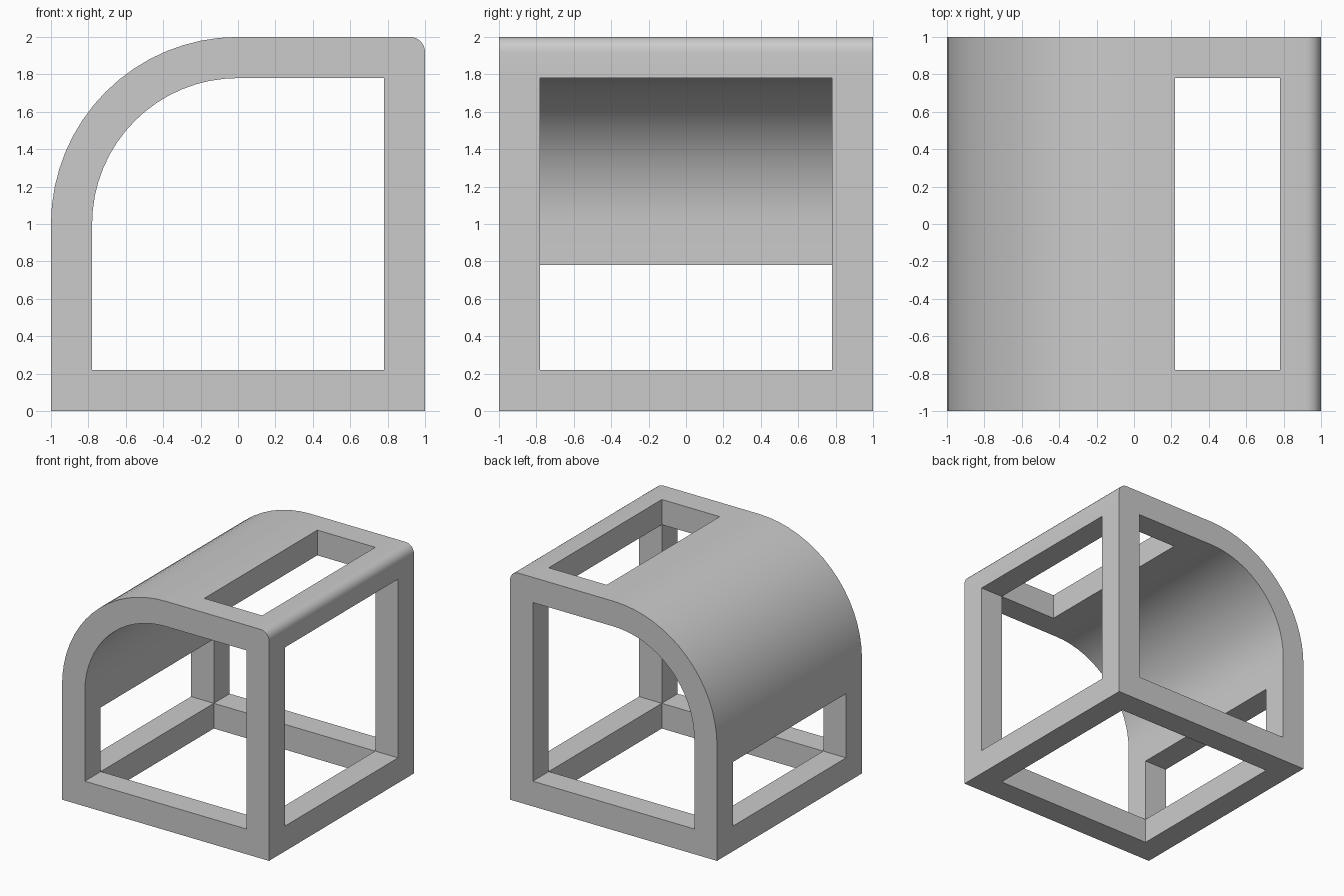
import bpy, bmesh
from math import sin, cos, pi, radians

if "Cube" in bpy.data.objects:
    bpy.data.objects.remove(bpy.data.objects["Cube"])

O, I = 1.0, 0.78            # outer and inner half sizes
B, T = 1 - I, 1 + I         # inner floor and ceiling heights
R = 0.08                    # small rounded edge radius
ARC, FILLET = 16, 6


def rect(x0, z0, x1, z1):
    return [(x0, z0), (x1, z0), (x1, z1), (x0, z1)]


def arc(cx, cz, r, a0, a1, n):
    return [(cx + r * cos(a0 + (a1 - a0) * i / n),
             cz + r * sin(a0 + (a1 - a0) * i / n)) for i in range(n + 1)]


# Cross-section cells running the full depth: corners, roof panel, wall panel
solid = [
    rect(-O, 0, -I, B),
    rect(I, 0, O, B),
    [(I, T), (O, T)] + arc(O - R, 2 - R, R, 0, pi / 2, FILLET) + [(I, 2)],
    rect(0, T, B, 2),
    rect(-O, I, -I, 1),
]
# Large curved shell
outer = arc(0, 1, O, pi / 2, pi, ARC)
inner = arc(0, 1, I, pi / 2, pi, ARC)
solid += [[outer[i], outer[i + 1], inner[i + 1], inner[i]] for i in range(ARC)]

# Cells pierced by a window, so they exist only at the front and back
window = [
    rect(-I, 0, I, B),
    rect(I, B, O, T),
    rect(B, T, I, 2),
    rect(-O, B, -I, I),
]

bm = bmesh.new()
verts, faces = {}, {}


def vert(x, y, z):
    key = (round(x, 5), round(y, 5), round(z, 5))
    if key not in verts:
        verts[key] = bm.verts.new(key)
    return verts[key]


def toggle(face):
    # a face shared by two cells is internal and cancels out
    key = frozenset(face)
    if key in faces:
        del faces[key]
    else:
        faces[key] = face


def add_cell(poly, y0, y1):
    a = [vert(x, y0, z) for x, z in poly]
    b = [vert(x, y1, z) for x, z in poly]
    toggle(a)
    toggle(b[::-1])
    for i in range(len(poly)):
        j = (i + 1) % len(poly)
        toggle([a[j], a[i], b[i], b[j]])


for y0, y1 in ((-O, -I), (-I, I), (I, O)):
    for poly in solid + (window if y0 != -I else []):
        add_cell(poly, y0, y1)
for face in faces.values():
    bm.faces.new(face)
bmesh.ops.recalc_face_normals(bm, faces=bm.faces[:])

# Finished frame, smooth on the curves and crisp at the edges
mesh = bpy.data.meshes.new("rounded_frame")
bm.to_mesh(mesh)
bm.free()
frame = bpy.data.objects.new("rounded_frame", mesh)
bpy.context.collection.objects.link(frame)
bpy.context.view_layer.objects.active = frame
frame.select_set(True)
bpy.ops.object.shade_smooth_by_angle(angle=radians(30))
